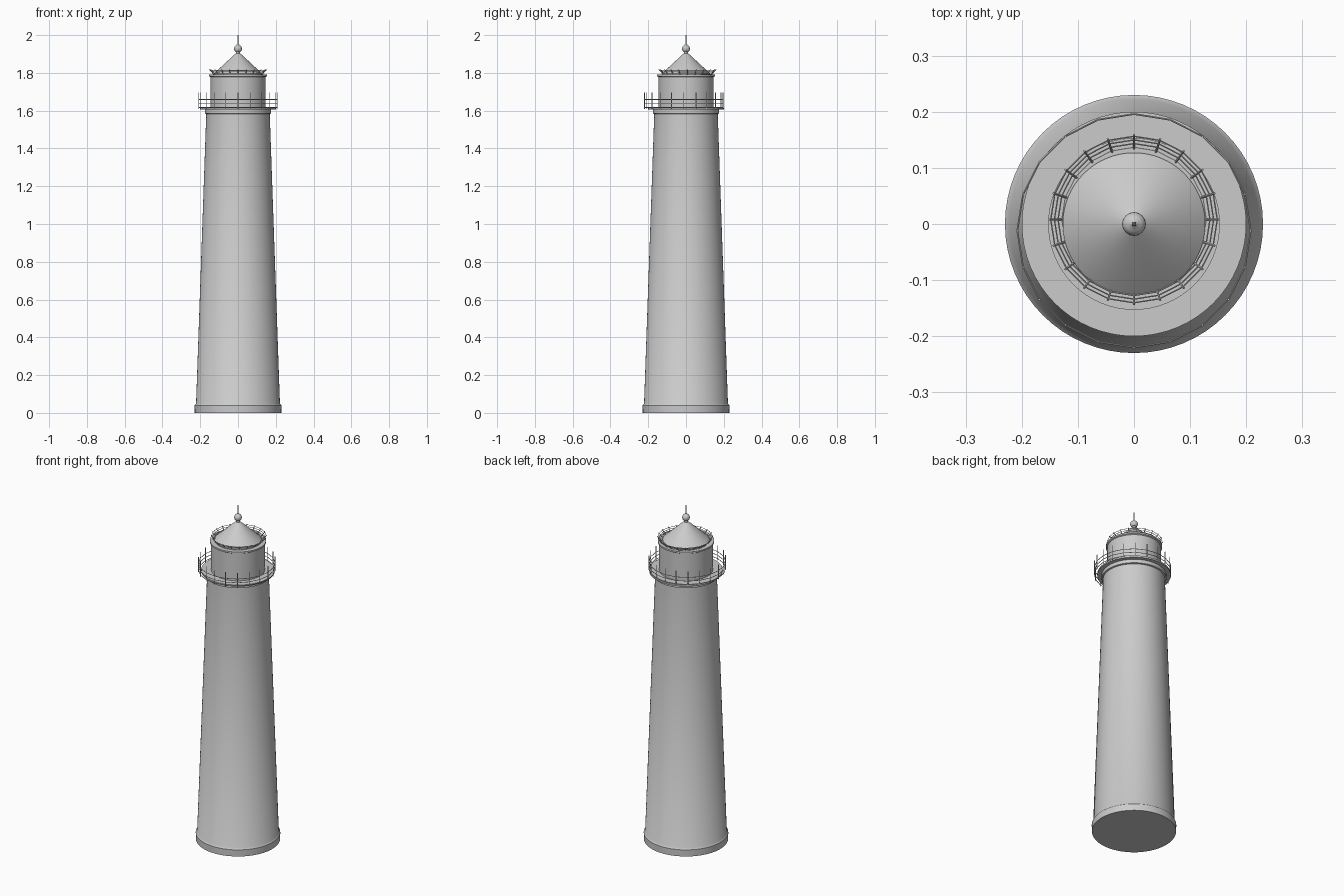
import bpy, bmesh, math
from mathutils import Vector

if "Cube" in bpy.data.objects:
    bpy.data.objects.remove(bpy.data.objects["Cube"])

paint = bpy.data.materials.new("light_grey")
paint.diffuse_color = (0.6, 0.6, 0.6, 1)
paint.use_nodes = True
paint.node_tree.nodes["Principled BSDF"].inputs["Base Color"].default_value = paint.diffuse_color


def finish(bm, name, angle=30):
    bmesh.ops.recalc_face_normals(bm, faces=bm.faces[:])
    me = bpy.data.meshes.new(name)
    bm.to_mesh(me)
    bm.free()
    me.materials.append(paint)
    ob = bpy.data.objects.new(name, me)
    bpy.context.collection.objects.link(ob)
    bpy.ops.object.select_all(action='DESELECT')
    ob.select_set(True)
    bpy.context.view_layer.objects.active = ob
    bpy.ops.object.shade_smooth_by_angle(angle=math.radians(angle))
    return ob


def lathe(name, profile, n=64, angle=25):
    """Turn (radius, z) points about the z axis, capping both ends."""
    bm = bmesh.new()
    rings = [[bm.verts.new((r * math.cos(2 * math.pi * i / n),
                            r * math.sin(2 * math.pi * i / n), z))
              for i in range(n)] for r, z in profile]
    for a, b in zip(rings, rings[1:]):
        for i in range(n):
            j = (i + 1) % n
            bm.faces.new((a[i], a[j], b[j], b[i]))
    bm.faces.new(rings[0][::-1])
    bm.faces.new(rings[-1])
    return finish(bm, name, angle)


def rod(bm, a, b, r):
    """Thin bar between two points."""
    d = b - a
    mat = d.to_track_quat('Z', 'Y').to_matrix().to_4x4()
    mat.translation = (a + b) / 2
    bmesh.ops.create_cone(bm, cap_ends=True, segments=6, radius1=r, radius2=r,
                          depth=d.length, matrix=mat)


def railing(name, cy, foot, head, rails, post_r, rail_r, n=20):
    """Ring of posts from foot to head (radius, z), joined by straight rails."""
    bm = bmesh.new()

    def at(i, t):
        a = math.pi / 2 + 2 * math.pi * i / n
        r = foot[0] + (head[0] - foot[0]) * t
        z = foot[1] + (head[1] - foot[1]) * t
        return Vector((r * math.cos(a), cy + r * math.sin(a), z))

    for i in range(n):
        rod(bm, at(i, 0), at(i, 1), post_r)
        for t in rails:
            rod(bm, at(i, t), at(i + 1, t), rail_r)
    return finish(bm, name)


# Tower with plinth and collar
lathe("tower", [(0.229, 0), (0.23, 0.04), (0.222, 0.05), (0.168, 1.585)], angle=40)
lathe("tower_collar", [(0.168, 1.582), (0.176, 1.585), (0.176, 1.61)])

# Gallery deck and railing
lathe("gallery_deck", [(0.2, 1.606), (0.2, 1.615)])
railing("gallery_railing", -0.012, (0.208, 1.608), (0.208, 1.696),
        (0.1, 0.33, 0.58), 0.002, 0.0018)

# Lantern room and eave
lathe("lantern_room", [(0.146, 1.612), (0.146, 1.782)])
lathe("eave", [(0.146, 1.778), (0.153, 1.782), (0.153, 1.791)])

# Conical roof and its outward leaning guard
lathe("roof", [(0.127, 1.788), (0.127, 1.797), (0.02, 1.896), (0.011, 1.902)])
railing("roof_guard", 0.008, (0.125, 1.788), (0.151, 1.818),
        (0.15, 0.4, 0.65, 0.9), 0.0022, 0.0014)

# Finial: neck, ball and spike
ball = [(0.021 * math.sin(math.pi * k / 14), 1.928 - 0.021 * math.cos(math.pi * k / 14))
        for k in range(3, 13)]
lathe("finial", [(0.012, 1.898), (0.01, 1.912)] + ball + [(0.004, 1.952), (0.002, 2.0)],
      n=32, angle=35)
